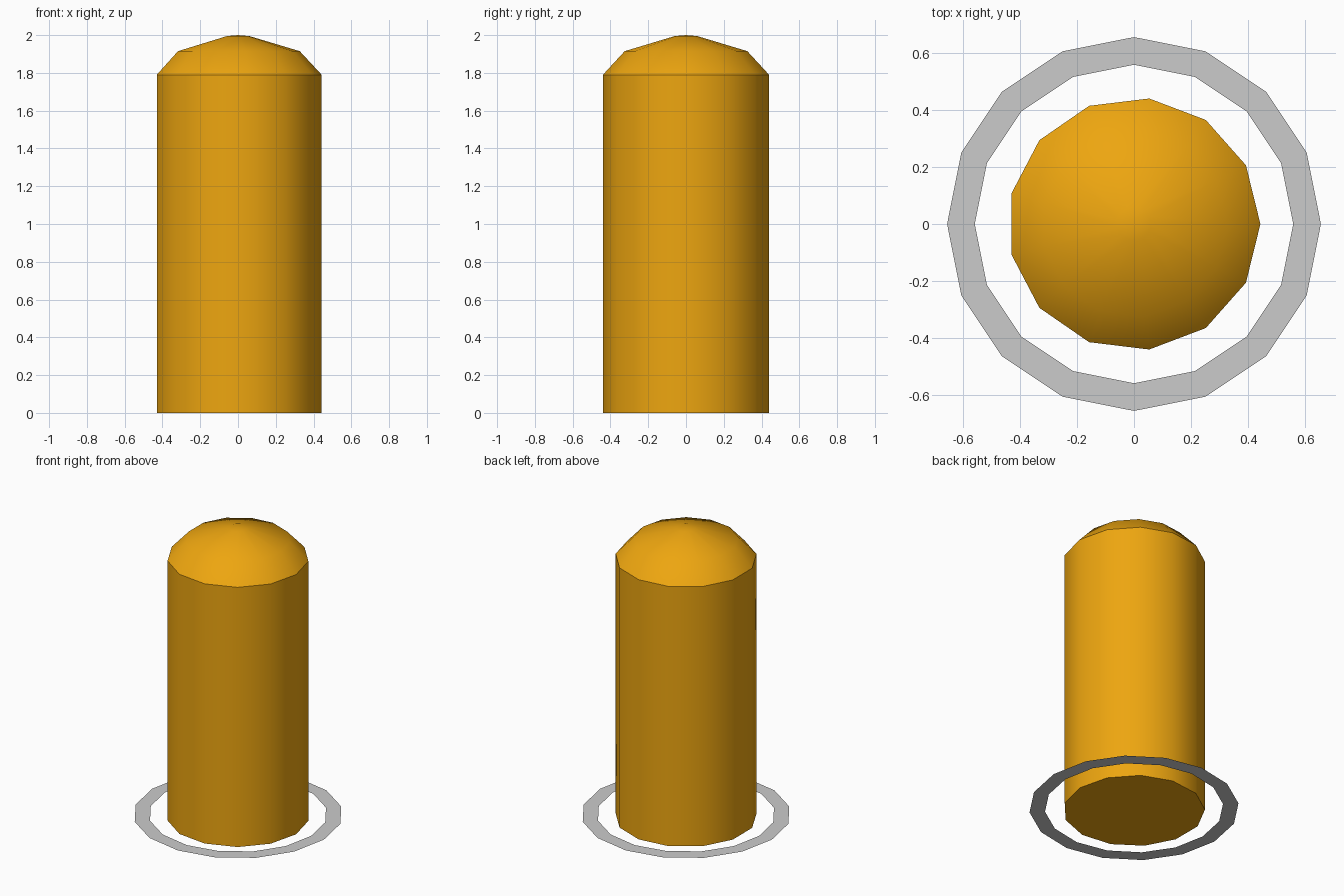
import bpy, bmesh
from math import cos, sin, tau, radians

if "Cube" in bpy.data.objects:
    bpy.data.objects.remove(bpy.data.objects["Cube"])


def circle(bm, r, z, n):
    return [bm.verts.new((r * cos(tau * i / n), r * sin(tau * i / n), z)) for i in range(n)]


def bridge(bm, a, b):
    n = len(a)
    for i in range(n):
        j = (i + 1) % n
        bm.faces.new((a[i], a[j], b[j], b[i]))


def finish(bm, name):
    mesh = bpy.data.meshes.new(name)
    bm.to_mesh(mesh)
    bm.free()
    obj = bpy.data.objects.new(name, mesh)
    bpy.context.collection.objects.link(obj)
    return obj


# Post: 13-sided column with a low domed cap
bm = bmesh.new()
profile = [(0.443, 0), (0.443, 1.79), (0.327, 1.915), (0.06, 1.995)]
rings = [circle(bm, r, z, 13) for r, z in profile]
for low, high in zip(rings, rings[1:]):
    bridge(bm, low, high)
bm.faces.new(rings[0][::-1])
apex = bm.verts.new((0, 0, 2))
for i in range(13):
    bm.faces.new((rings[-1][i], rings[-1][(i + 1) % 13], apex))
post = finish(bm, "post")

mat = bpy.data.materials.new("amber_paint")
mat.diffuse_color = (0.85, 0.38, 0.005, 1)
mat.use_nodes = True
mat.node_tree.nodes["Principled BSDF"].inputs["Base Color"].default_value = mat.diffuse_color
post.data.materials.append(mat)
bpy.context.view_layer.objects.active = post
post.select_set(True)
bpy.ops.object.shade_smooth_by_angle(angle=radians(35))

# Base ring: thin flat 16-sided band around the foot
bm = bmesh.new()
bridge(bm, circle(bm, 0.655, 0.02, 16), circle(bm, 0.558, 0.02, 16))
finish(bm, "ground_ring")
